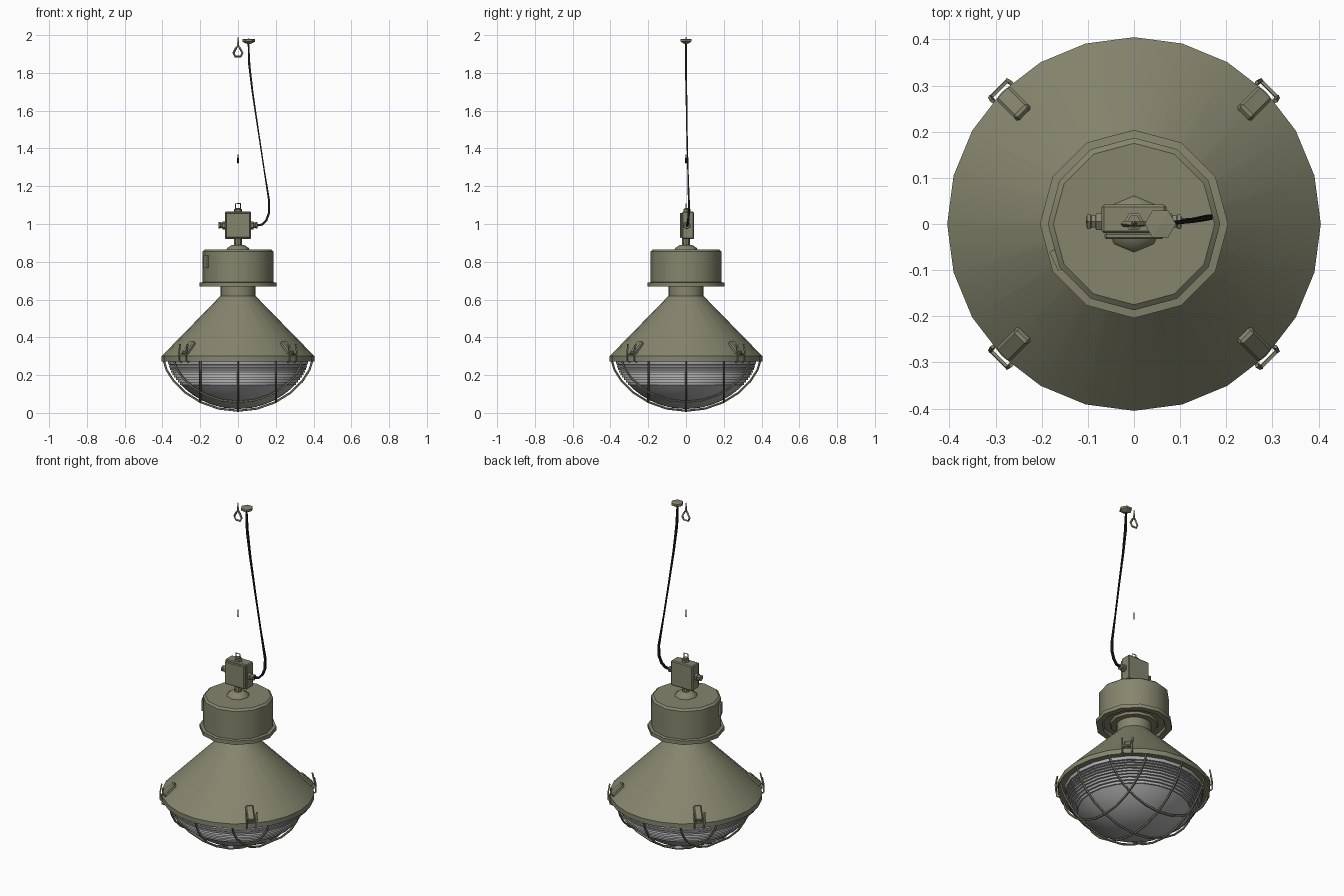
import bpy, bmesh, math
from mathutils import Vector, Matrix

if "Cube" in bpy.data.objects:
    bpy.data.objects.remove(bpy.data.objects["Cube"])


def material(name, rgb):
    m = bpy.data.materials.new(name)
    m.diffuse_color = (*rgb, 1)
    m.use_nodes = True
    m.node_tree.nodes["Principled BSDF"].inputs["Base Color"].default_value = m.diffuse_color
    return m


OLIVE = material("olive_paint", (0.235, 0.235, 0.155))
GLASS = material("grey_glass", (0.42, 0.42, 0.42))
BLACK = material("black_rubber", (0.012, 0.012, 0.012))


def finish(bm, name, mat, smooth=True):
    bmesh.ops.remove_doubles(bm, verts=bm.verts, dist=1e-5)
    bmesh.ops.recalc_face_normals(bm, faces=bm.faces)
    me = bpy.data.meshes.new(name)
    bm.to_mesh(me)
    bm.free()
    me.materials.append(mat)
    ob = bpy.data.objects.new(name, me)
    bpy.context.collection.objects.link(ob)
    if smooth:
        bpy.ops.object.select_all(action='DESELECT')
        ob.select_set(True)
        bpy.context.view_layer.objects.active = ob
        bpy.ops.object.shade_smooth_by_angle(angle=math.radians(35))
    return ob


def lathe(name, profile, sides, mat, matrix=None, smooth=True):
    """Spin (radius, height) points about z; ends at radius 0 close the part."""
    bm = bmesh.new()
    rings = [[bm.verts.new((r * math.cos(2 * math.pi * i / sides),
                            r * math.sin(2 * math.pi * i / sides), z))
              for i in range(sides)] for r, z in profile]
    for a, b in zip(rings, rings[1:]):
        for i in range(sides):
            j = (i + 1) % sides
            bm.faces.new((a[i], a[j], b[j], b[i]))
    if matrix:
        bm.transform(matrix)
    return finish(bm, name, mat, smooth)


def box(name, size, matrix, mat, bevel=0):
    bm = bmesh.new()
    bmesh.ops.create_cube(bm, size=1)
    bm.transform(Matrix.Diagonal((*size, 1)))
    if bevel:
        bmesh.ops.bevel(bm, geom=bm.edges[:], offset=bevel, segments=1, affect='EDGES')
    bm.transform(matrix)
    return finish(bm, name, mat, False)


def tube(name, paths, radius, mat, cyclic=False, taper=None, sides=4):
    """Sweep a small polygon along each path."""
    bm = bmesh.new()
    for path in paths:
        pts = [Vector(p) for p in path]
        n = len(pts)
        rings, ref = [], None
        for i, p in enumerate(pts):
            if cyclic:
                t = pts[(i + 1) % n] - pts[i - 1]
            else:
                t = pts[min(i + 1, n - 1)] - pts[max(i - 1, 0)]
            t.normalize()
            if ref is None:
                ref = t.orthogonal()
            ref = (ref - t * ref.dot(t)).normalized()
            side = t.cross(ref)
            r = radius * (taper[i] if taper else 1)
            rings.append([bm.verts.new(p + r * (ref * math.cos(a) + side * math.sin(a)))
                          for a in (2 * math.pi * k / sides for k in range(sides))])
        pairs = list(zip(rings, rings[1:]))
        if cyclic:
            pairs.append((rings[-1], rings[0]))
        else:
            bm.faces.new(rings[0])
            bm.faces.new(rings[-1])
        for a, b in pairs:
            for k in range(sides):
                j = (k + 1) % sides
                bm.faces.new((a[k], a[j], b[j], b[k]))
    return finish(bm, name, mat)


def move(x, y, z):
    return Matrix.Translation((x, y, z))


# Conical shade with rim and neck
lathe("shade", [(0, 0.68), (0.092, 0.68), (0.092, 0.62), (0.40, 0.305), (0.405, 0.30),
                (0.405, 0.272), (0.38, 0.272), (0, 0.275)], 24, OLIVE)

# Gear housing with flange and recessed underside
lathe("gear_housing", [(0, 0.865), (0.175, 0.865), (0.187, 0.855), (0.187, 0.692),
                       (0.204, 0.69), (0.204, 0.668), (0.17, 0.668), (0.165, 0.685),
                       (0.13, 0.685), (0.125, 0.672), (0, 0.672)], 12, OLIVE)
box("housing_latch", (0.012, 0.045, 0.065),
    Matrix.Rotation(math.radians(205), 4, 'Z') @ move(0.186, 0, 0.80), OLIVE)


# Bowl shape shared by the glass and its guard
def bowl(r, width, depth):
    return 0.27 - depth * max(0, 1 - (r / width) ** 2) ** 0.65


# Glass bowl: ridged upper band, smooth dome below
prof = [(0, 0.272), (0.372, 0.272)]
ridges = 9
for k in range(ridges):
    z = 0.262 - k * 0.0135
    r = 0.368 * math.sqrt(1 - ((0.27 - z) / 0.245) ** (1 / 0.65))
    prof += [(r + 0.002, z), (r + 0.002, z - 0.007), (r - 0.009, z - 0.0075)]
for r in (0.30, 0.27, 0.235, 0.19, 0.14, 0.08, 0):
    prof.append((r, bowl(r, 0.368, 0.25)))
lathe("glass_bowl", prof, 24, GLASS)

# Guard: three wires each way, following the bowl
wires = []
for off in (-0.2, 0, 0.2):
    half = math.sqrt(0.392 ** 2 - off ** 2)
    line = []
    for i in range(13):
        s = half * math.sin(math.pi * (i / 12 - 0.5))
        line.append((s, off, bowl(math.hypot(s, off), 0.392, 0.262) + 0.003))
    wires.append(line)
    wires.append([(y, x, z) for x, y, z in line])
tube("wire_guard", wires, 0.006, OLIVE, sides=5)

# Four toggle clips on the rim
for i in range(4):
    turn = Matrix.Rotation(math.radians(45 + 90 * i), 4, 'Z')
    slope = Matrix.Rotation(math.radians(45), 4, 'Y')
    box(f"clip_body_{i + 1}", (0.085, 0.042, 0.024),
        turn @ move(0.368, 0, 0.343) @ slope, OLIVE, 0.006)
    loops = []
    for y in (-0.026, 0.026):
        loops.append([turn @ Vector(p) for p in
                      ((0.395, y, 0.268), (0.413, y, 0.275), (0.415, y, 0.315),
                       (0.405, y * 1.1, 0.365))])
    loops.append([turn @ Vector((0.414, y, 0.31)) for y in (-0.028, 0.028)])
    tube(f"clip_wire_{i + 1}", loops, 0.005, OLIVE)

# Stem between housing and junction box
lathe("stem", [(0, 0.863), (0.062, 0.863), (0.058, 0.872), (0.034, 0.888), (0.02, 0.89),
               (0.02, 0.93), (0, 0.93)], 8, OLIVE)

# Junction box with lid and glands
box("junction_box", (0.14, 0.062, 0.145), move(0, 0.011, 0.993), OLIVE, 0.005)
box("junction_lid", (0.128, 0.014, 0.132), move(0, -0.026, 0.993), OLIVE, 0.004)
gland = [(0, 0), (0.021, 0), (0.021, 0.014), (0.015, 0.016), (0.015, 0.024),
         (0.018, 0.026), (0.018, 0.034), (0, 0.036)]
for name, x, ang in (("right_gland", 0.068, 90), ("left_gland", -0.068, -90)):
    lathe(name, gland, 6, OLIVE,
          move(x, 0.005, 0.993) @ Matrix.Rotation(math.radians(ang), 4, 'Y'), False)
lathe("top_gland", gland[:4] + [(0.015, 0.022), (0, 0.022)], 6, OLIVE,
      move(0, 0.005, 1.064), False)

# Hanging eye over the box, and the visible bit of the suspension line
tube("hanging_eye", [[(-0.013, 0, 1.082), (-0.013, 0, 1.108), (0.013, 0, 1.108),
                      (0.013, 0, 1.082)]], 0.003, OLIVE)
lathe("line_end", [(0, 1.32), (0.005, 1.325), (0.004, 1.35), (0, 1.375)], 4, BLACK)

# Ceiling hook: teardrop loop with a tapering shank
tube("ceiling_hook", [[(0, 0, 1.945), (0.011, 0, 1.93), (0.024, 0, 1.905), (0.014, 0, 1.887),
                       (-0.014, 0, 1.887), (-0.024, 0, 1.905), (-0.011, 0, 1.93)]],
     0.006, OLIVE, cyclic=True)
lathe("hook_shank", [(0, 1.935), (0.007, 1.94), (0.004, 1.97), (0, 2.0)], 5, OLIVE)

# Ceiling cap and the cable down to the box
lathe("cable_cap", [(0, 1.953), (0.014, 1.955), (0.034, 1.966), (0.034, 1.978), (0, 1.981)],
      6, OLIVE, move(0.057, 0, 0), False)
tube("power_cable", [[(0.055, 0, 1.96), (0.060, 0, 1.84), (0.078, 0.002, 1.69),
                      (0.108, 0.005, 1.49), (0.138, 0.01, 1.29), (0.165, 0.015, 1.12),
                      (0.165, 0.015, 1.06), (0.150, 0.012, 1.02), (0.128, 0.008, 0.997),
                      (0.095, 0.005, 0.992)]],
     0.008, BLACK, taper=[0.7, 1, 0.8, 0.65, 0.6, 0.9, 1, 1, 1, 1])
